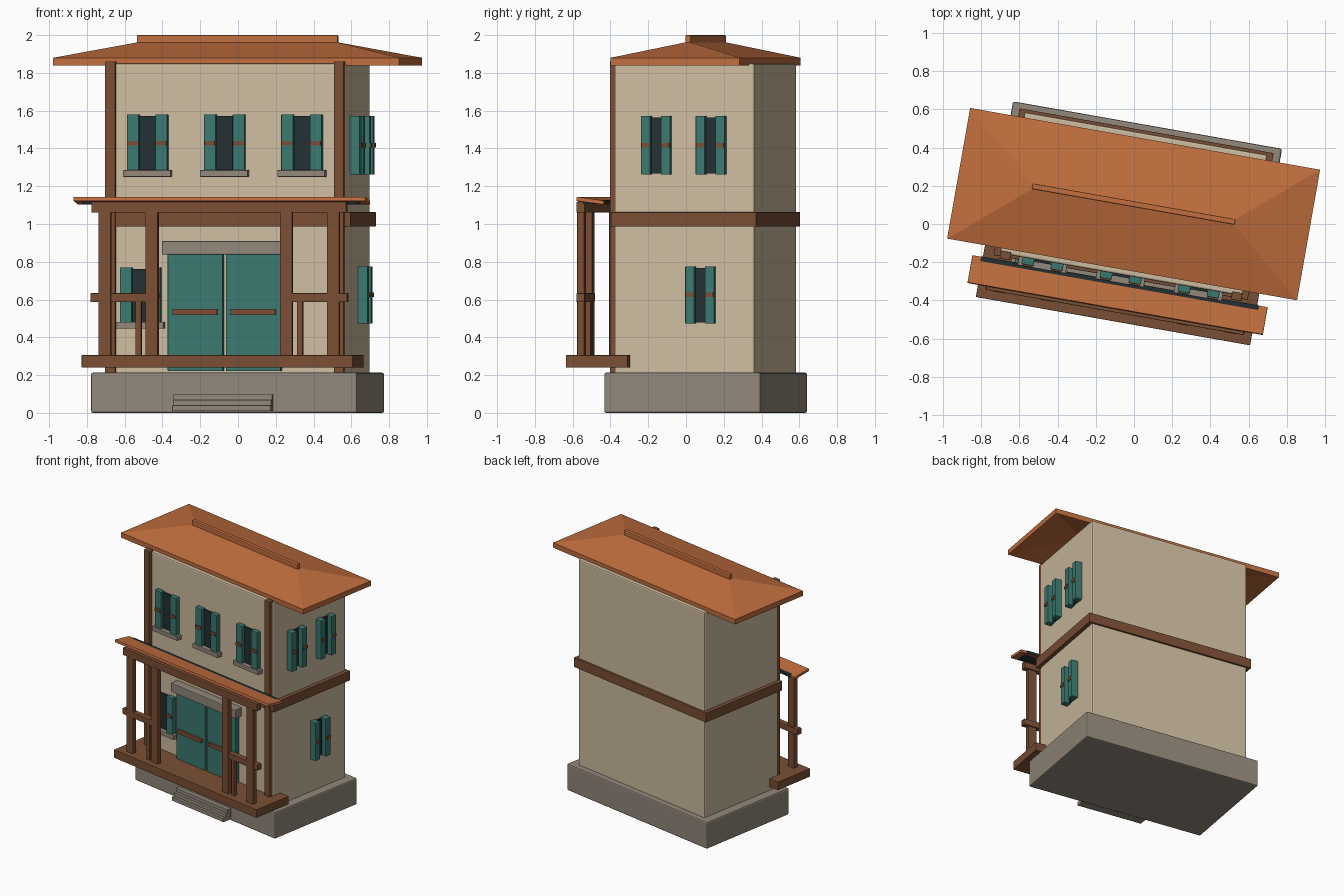
import bpy, bmesh, math
from mathutils import Matrix, Vector

if "Cube" in bpy.data.objects:
    bpy.data.objects.remove(bpy.data.objects["Cube"])


def material(name, r, g, b):
    lin = [((c / 255 + 0.055) / 1.055) ** 2.4 for c in (r, g, b)]
    m = bpy.data.materials.new(name)
    m.diffuse_color = (*lin, 1)
    m.use_nodes = True
    m.node_tree.nodes["Principled BSDF"].inputs["Base Color"].default_value = m.diffuse_color
    return m


CREAM = material("cream_plaster", 206, 189, 160)
ORANGE = material("orange_tile", 193, 110, 62)
BROWN = material("brown_wood", 122, 79, 53)
TEAL = material("teal_paint", 58, 121, 112)
GREY = material("grey_stone", 146, 136, 122)
DARK = material("dark_glass", 36, 47, 49)

# The whole house is turned ten degrees; side walls use a further quarter turn
HOUSE = Matrix.Translation((-0.002, 0.104, 0)) @ Matrix.Rotation(math.radians(-10), 4, 'Z')
FRONT = HOUSE
SIDE = HOUSE @ Matrix.Rotation(math.pi / 2, 4, 'Z')


def add(name, bm, mat, frame=FRONT):
    bmesh.ops.recalc_face_normals(bm, faces=bm.faces[:])
    me = bpy.data.meshes.new(name)
    bm.to_mesh(me)
    bm.free()
    me.materials.append(mat)
    ob = bpy.data.objects.new(name, me)
    ob.matrix_world = frame
    bpy.context.collection.objects.link(ob)
    return ob


def box(name, mat, x, y, z, frame=FRONT, bevel=0.003, tilt=0):
    """Bevelled box from (min, max) ranges, optionally tilted about x."""
    size = Vector((x[1] - x[0], y[1] - y[0], z[1] - z[0]))
    mid = Vector((x[0] + x[1], y[0] + y[1], z[0] + z[1])) / 2
    bm = bmesh.new()
    bmesh.ops.create_cube(bm, size=1)
    bm.transform(Matrix.Translation(mid) @ Matrix.Rotation(tilt, 4, 'X')
                 @ Matrix.Diagonal((*size, 1)))
    if bevel:
        bmesh.ops.bevel(bm, geom=bm.edges[:], offset=bevel, segments=2,
                        profile=0.5, affect='EDGES')
    return add(name, bm, mat, frame)


def around(c, half):
    return (c - half, c + half)


# Masonry: foundation, two storeys, band between them
box("foundation", GREY, (-0.715, 0.715), (-0.42, 0.42), (0, 0.213), bevel=0.01)
box("walls", CREAM, (-0.645, 0.645), (-0.375, 0.375), (0.2, 1.85), bevel=0.01)
box("storey_band", BROWN, (-0.675, 0.675), (-0.39, 0.39), (0.987, 1.063))
for i in range(3):
    box("entrance_step", GREY, (-0.265, 0.265), (-0.495 + 0.02 * i, -0.40),
        (0.01 + 0.029 * i, 0.04 + 0.029 * i))

# Corner timbers on the front wall
for s in (-1, 1):
    box("corner_timber", BROWN, around(s * 0.615, 0.027), (-0.402, -0.36), (0.21, 1.86))

# Hipped roof shell with a ridge cap
bm = bmesh.new()
rings = []
for z_eave, z_ridge in ((1.84, 1.922), (1.88, 1.965)):
    eave = [bm.verts.new((x, y, z_eave)) for x, y in
            ((-0.93, -0.347), (0.93, -0.347), (0.93, 0.347), (-0.93, 0.347))]
    l, r = (bm.verts.new((x, 0, z_ridge)) for x in (-0.52, 0.52))
    a, b, c, d = eave
    for f in ((a, b, r, l), (b, c, r), (c, d, l, r), (d, a, l)):
        bm.faces.new(f)
    rings.append(eave)
for i in range(4):
    j = (i + 1) % 4
    bm.faces.new((rings[0][i], rings[0][j], rings[1][j], rings[1][i]))
add("main_roof", bm, ORANGE)
box("ridge_cap", ORANGE, (-0.54, 0.54), (-0.015, 0.015), (1.945, 2.0), bevel=0.006)


def window(label, x, wall, z0, z1, frame, offset, half, out, sill):
    """Dark pane between two open shutters, with latch bars and optional sill."""
    box(label + "_pane", DARK, around(x, offset), (wall - 0.012, wall + 0.02),
        (z0 + 0.005, z1 - 0.008), frame, 0)
    for s in (-1, 1):
        sx = x + s * offset
        box(label + "_shutter", TEAL, around(sx, half), (wall - out, wall + 0.01),
            (z0, z1), frame, 0.004)
        zm = (z0 + z1) / 2
        box(label + "_latch", BROWN, around(sx, half * 0.85),
            (wall - out - 0.007, wall - out + 0.005), (zm - 0.012, zm + 0.012), frame, 0)
    if sill:
        box(label + "_sill", GREY, around(x, 0.128), (wall - 0.045, wall + 0.01),
            (z0 - 0.025, z0 + 0.01), frame)


# Windows on the front and on the right side
for x in (-0.415, 0, 0.415):
    window("upper_front", x, -0.375, 1.275, 1.58, FRONT, 0.077, 0.032, 0.035, True)
window("lower_front", -0.452, -0.375, 0.472, 0.77, FRONT, 0.077, 0.032, 0.035, True)
for y in (-0.147, 0.147):
    window("upper_side", y, -0.645, 1.262, 1.573, SIDE, 0.053, 0.025, 0.052, False)
window("lower_side", 0.09, -0.645, 0.473, 0.776, SIDE, 0.053, 0.025, 0.052, False)

# Double door with push bars and stone lintel
for s in (-1, 1):
    box("door_leaf", TEAL, around(s * 0.156, 0.148), (-0.41, -0.36), (0.222, 0.84))
    box("door_bar", BROWN, around(s * 0.156, 0.12), (-0.425, -0.405), (0.518, 0.55))
box("door_lintel", GREY, (-0.33, 0.33), (-0.44, -0.36), (0.838, 0.91), bevel=0.005)

# Porch deck, posts, rails and beam
box("porch_deck", BROWN, (-0.729, 0.729), (-0.622, -0.292), (0.24, 0.306))
box("porch_beam", BROWN, (-0.685, 0.685), (-0.575, -0.53), (1.06, 1.118))
for s in (-1, 1):
    for x in (0.361, 0.614):
        box("porch_post", BROWN, around(s * x, 0.033), (-0.577, -0.54), (0.3, 1.065))
    box("porch_baluster", BROWN, around(s * 0.434, 0.015), (-0.57, -0.54), (0.3, 0.6))
    lo, hi = sorted((s * 0.37, s * 0.69))
    box("porch_rail", BROWN, (lo, hi), (-0.573, -0.53), (0.587, 0.634))

# Porch canopy: tiled board dipping toward the wall, with a dark flat strip
box("canopy_board", ORANGE, (-0.785, 0.785), (-0.557, -0.41), (1.112, 1.134),
    tilt=math.radians(-8))
box("canopy_strip", DARK, (-0.738, 0.738), (-0.53, -0.408), (1.105, 1.127), bevel=0.002)
